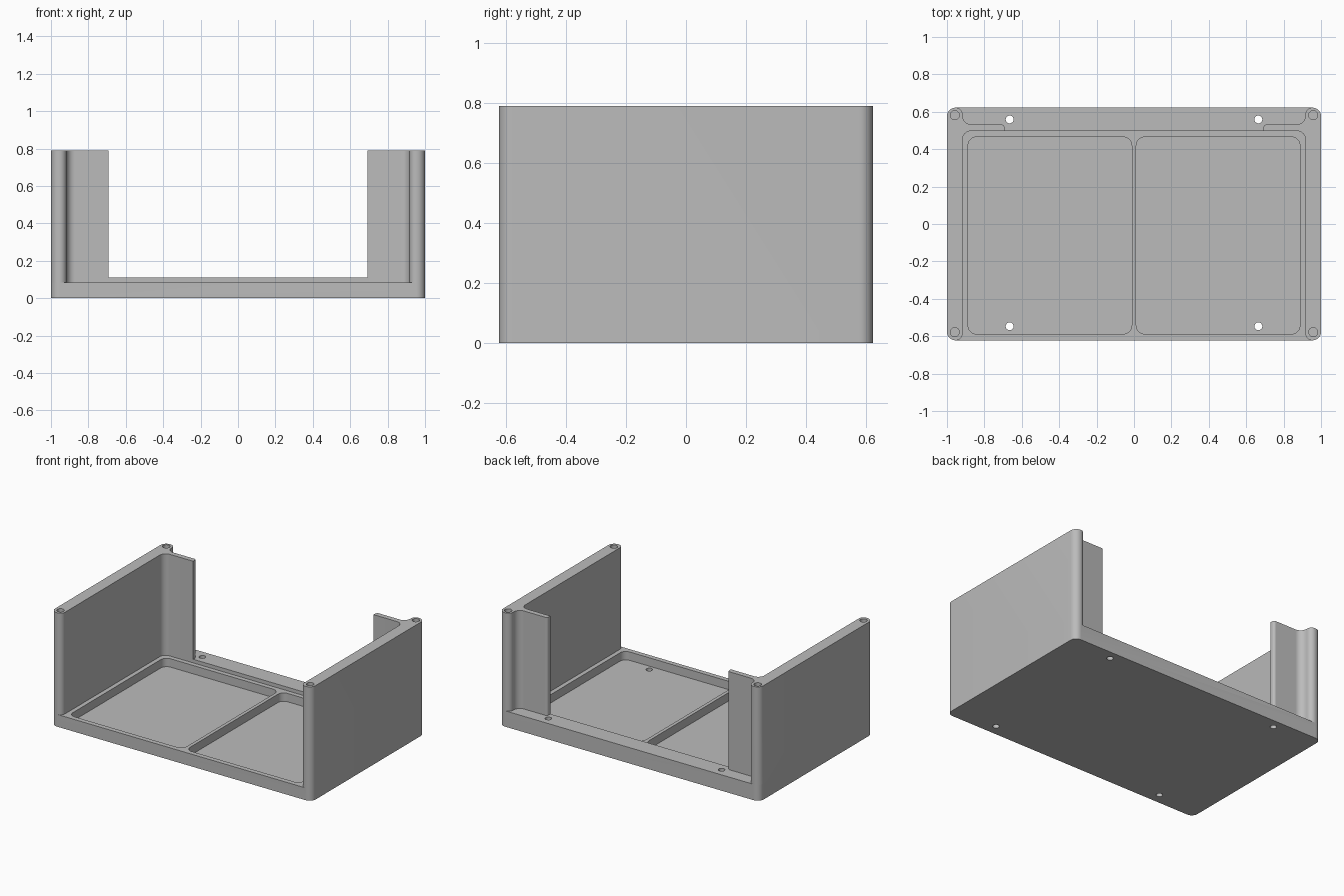
import bpy, bmesh, math
from mathutils import Vector

cube = bpy.data.objects.get("Cube")
if cube:
    bpy.data.objects.remove(cube, do_unlink=True)

# Main dimensions
HX, HY = 1.0, 0.622
HEIGHT, FLOOR, LEDGE, POCKET = 0.79, 0.085, 0.11, 0.027
INNER_X, BACK_IN, BACK_OUT, TAB_X = 0.917, 0.497, 0.532, 0.692

grey = bpy.data.materials.new("plain_grey")
grey.use_nodes = True
colour = (0.5, 0.5, 0.5, 1)
grey.diffuse_color = colour
grey.node_tree.nodes["Principled BSDF"].inputs["Base Color"].default_value = colour


def fillet(corners, steps=10):
    """Round each (x, y, radius) corner of a closed outline."""
    out = []
    for i, (x, y, r) in enumerate(corners):
        p = Vector((x, y))
        if r == 0:
            out.append(p)
            continue
        a = (Vector(corners[i - 1][:2]) - p).normalized()
        b = (Vector(corners[(i + 1) % len(corners)][:2]) - p).normalized()
        centre = p + (a + b) * r
        for s in range(steps + 1):
            t = s / steps * math.pi / 2
            out.append(centre - b * r * math.cos(t) - a * r * math.sin(t))
    return out


def prism(name, outline, z0, z1):
    """Extrude an outline between two heights."""
    bm = bmesh.new()
    face = bm.faces.new([bm.verts.new((p[0], p[1], z0)) for p in outline])
    top = bmesh.ops.extrude_face_region(bm, geom=[face])["geom"]
    bmesh.ops.translate(bm, vec=(0, 0, z1 - z0),
                        verts=[v for v in top if isinstance(v, bmesh.types.BMVert)])
    bmesh.ops.recalc_face_normals(bm, faces=bm.faces)
    mesh = bpy.data.meshes.new(name)
    bm.to_mesh(mesh)
    bm.free()
    mesh.materials.append(grey)
    obj = bpy.data.objects.new(name, mesh)
    bpy.context.collection.objects.link(obj)
    return obj


def box(x0, x1, y0, y1, front_r, back_r):
    return fillet([(x0, y0, front_r), (x1, y0, front_r),
                   (x1, y1, back_r), (x0, y1, back_r)])


def circle(x, y, r, n=32):
    return [(x + r * math.cos(math.tau * i / n), y + r * math.sin(math.tau * i / n))
            for i in range(n)]


def combine(target, tool, operation):
    mod = target.modifiers.new(operation, 'BOOLEAN')
    mod.operation, mod.solver, mod.object = operation, 'EXACT', tool
    bpy.context.view_layer.objects.active = target
    bpy.ops.object.modifier_apply(modifier=mod.name)
    bpy.data.objects.remove(tool, do_unlink=True)


# Base plate with a raised ledge along the back
shell = prism("enclosure_shell", box(-HX, HX, -HY, HY, 0.045, 0.045), 0, FLOOR)
combine(shell, prism("back_ledge", box(-HX, HX, BACK_IN, HY, 0, 0.045), 0, LEDGE), 'UNION')

# Side walls, each with a filleted return tab at the back
for side in (1, -1):
    wall = [(HX, -HY, 0.045), (HX, HY, 0.045), (INNER_X, HY, 0.036),
            (INNER_X, BACK_OUT, 0.048), (TAB_X, BACK_OUT, 0.018), (TAB_X, BACK_IN, 0),
            (INNER_X, BACK_IN, 0.045), (INNER_X, -HY, 0.036)]
    outline = [(side * p.x, p.y) for p in fillet(wall)]
    combine(shell, prism("side_wall", outline, 0, HEIGHT), 'UNION')

# Floor pockets, through holes and blind screw holes
for side in (1, -1):
    x0, x1 = sorted((side * 0.012, side * 0.887))
    combine(shell, prism("pocket", box(x0, x1, -0.588, 0.465, 0.045, 0.045),
                         POCKET, 0.3), 'DIFFERENCE')
    for y in (0.559, -0.547):
        combine(shell, prism("through_hole", circle(side * 0.665, y, 0.021),
                             -0.1, 0.3), 'DIFFERENCE')
    for y in (0.582, -0.578):
        combine(shell, prism("screw_hole", circle(side * 0.958, y, 0.024),
                             HEIGHT - 0.2, 1), 'DIFFERENCE')

# Merge coplanar pieces and shade
bm = bmesh.new()
bm.from_mesh(shell.data)
bmesh.ops.remove_doubles(bm, verts=bm.verts, dist=0.00005)
bmesh.ops.dissolve_limit(bm, angle_limit=math.radians(0.5), verts=bm.verts, edges=bm.edges)
bm.to_mesh(shell.data)
bm.free()
bpy.ops.object.select_all(action='DESELECT')
shell.select_set(True)
bpy.context.view_layer.objects.active = shell
bpy.ops.object.shade_smooth_by_angle(angle=math.radians(30))
